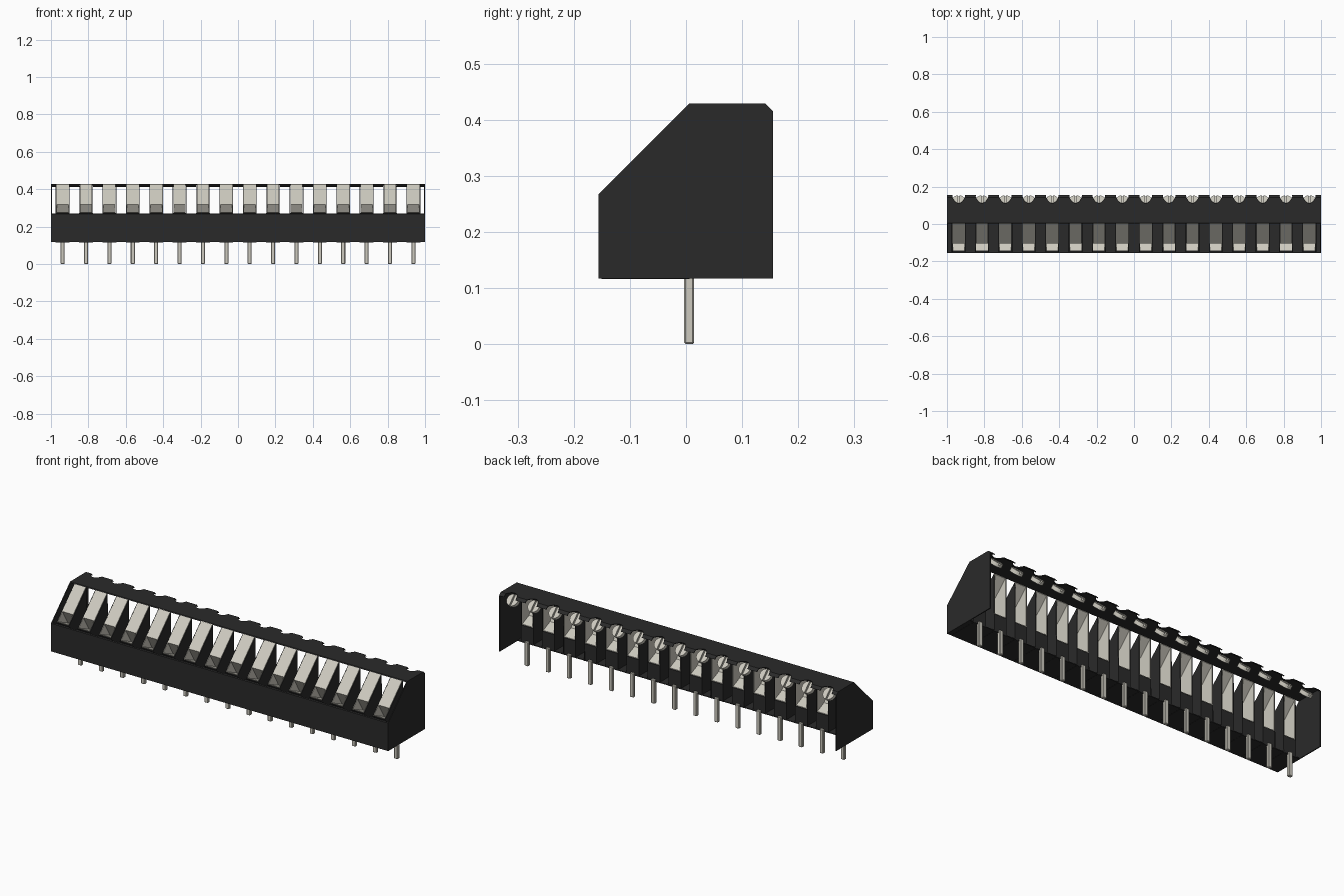
import bpy, bmesh, math
from mathutils import Matrix, Vector

cube = bpy.data.objects.get("Cube")
if cube:
    bpy.data.objects.remove(cube, do_unlink=True)

POLES = 16
PITCH = 2 / POLES
CENTRES = [-1 + PITCH * (i + 0.5) for i in range(POLES)]


def material(name, rgb):
    m = bpy.data.materials.new(name)
    m.use_nodes = True
    m.diffuse_color = (*rgb, 1)
    m.node_tree.nodes["Principled BSDF"].inputs["Base Color"].default_value = (*rgb, 1)
    return m


BLACK = material("black plastic", (0.023, 0.023, 0.023))
METAL = material("tinned metal", (0.61, 0.59, 0.52))


def finish(name, bm, mat):
    bmesh.ops.recalc_face_normals(bm, faces=bm.faces)
    mesh = bpy.data.meshes.new(name)
    bm.to_mesh(mesh)
    bm.free()
    mesh.materials.append(mat)
    ob = bpy.data.objects.new(name, mesh)
    bpy.context.collection.objects.link(ob)
    return ob


def prism(name, profile, x0, x1, mat):
    """Extrude a y-z profile along x."""
    bm = bmesh.new()
    face = bm.faces.new([bm.verts.new((x0, y, z)) for y, z in profile])
    ext = bmesh.ops.extrude_face_region(bm, geom=[face])
    moved = [v for v in ext["geom"] if isinstance(v, bmesh.types.BMVert)]
    bmesh.ops.translate(bm, verts=moved, vec=(x1 - x0, 0, 0))
    return finish(name, bm, mat)


def cut(ob, cutter):
    """Subtract the cutter and bake the result into the mesh."""
    cutter.hide_render = True
    mod = ob.modifiers.new("cut", "BOOLEAN")
    mod.operation, mod.solver, mod.object = "DIFFERENCE", "EXACT", cutter
    deps = bpy.context.evaluated_depsgraph_get()
    mesh = bpy.data.meshes.new_from_object(ob.evaluated_get(deps))
    ob.modifiers.clear()
    ob.data = mesh
    bpy.data.objects.remove(cutter, do_unlink=True)


def repeat(ob):
    """Place one linked copy of the part at each pole."""
    base = ob.name
    for i, x in enumerate(CENTRES):
        o = ob if i == 0 else ob.copy()
        if i:
            bpy.context.collection.objects.link(o)
            o.name = f"{base}.{i:02d}"
        o.location.x = x


# Screw axis leans back at 45 degrees through the rear top edge
TILT = Matrix.Rotation(math.radians(-45), 4, "X")
HEAD = Vector((0, 0.131, 0.4))


def add_cylinder(bm, x, radius, depth, offset):
    place = Matrix.Translation(HEAD + Vector((x, 0, 0))) @ TILT @ Matrix.Translation((0, 0, offset))
    bmesh.ops.create_cone(bm, cap_ends=True, segments=24, radius1=radius,
                          radius2=radius, depth=depth, matrix=place)


# Housing: end plates, front wall with floor, and roof with notches
side = [(-0.156, 0.117), (-0.156, 0.267), (0.006, 0.429), (0.141, 0.429),
        (0.155, 0.415), (0.155, 0.117)]
prism("left_end_plate", side, 0.995, 1, BLACK)
prism("right_end_plate", side, -1, -0.995, BLACK)

T = 0.004
prism("front_wall", [(-0.156, 0.117), (-0.156, 0.267), (-0.156 + T, 0.267 + T),
                     (-0.156 + T, 0.117 + T), (0.006, 0.117 + T), (0.006, 0.117)],
      -0.995, 0.995, BLACK)
roof = prism("roof", [(0.006, 0.429), (0.141, 0.429), (0.155, 0.415), (0.151, 0.413),
                      (0.139, 0.429 - T), (0.006 - T, 0.429 - T)], -0.995, 0.995, BLACK)
bm = bmesh.new()
for x in CENTRES:
    add_cylinder(bm, x, 0.034, 0.16, 0.03)
cut(roof, finish("notch_cutter", bm, BLACK))

# Screw with a slotted head
bm = bmesh.new()
add_cylinder(bm, 0, 0.032, 0.02, -0.01)
screw = finish("screw_head", bm, METAL)
bm = bmesh.new()
bmesh.ops.create_cube(bm, size=1, matrix=Matrix.Translation(HEAD) @ TILT
                      @ Matrix.Diagonal((0.008, 0.08, 0.02, 1)))
cut(screw, finish("slot_cutter", bm, METAL))
repeat(screw)

# Clamp: bent front plate, sloping ledge and side linings, open at the back
repeat(prism("clamp_plate", [(0.004, 0.427), (-0.104, 0.319), (-0.056, 0.238), (-0.053, 0.238),
                             (-0.1, 0.318), (0.004, 0.422)], -0.031, 0.031, METAL))
repeat(prism("clamp_ledge", [(-0.142, 0.278), (0.004, 0.213), (0.004, 0.21), (-0.142, 0.275)],
             -0.031, 0.031, METAL))
lining = [(0.004, 0.427), (-0.142, 0.281), (-0.142, 0.275), (0.004, 0.21)]
wall = [(-0.151, 0.27), (0.004, 0.425), (0.006, 0.116), (-0.151, 0.116)]
for name, s in (("left", 1), ("right", -1)):
    repeat(prism(f"clamp_{name}_lining", lining, s * 0.031, s * 0.033, METAL))
    repeat(prism(f"pocket_{name}_wall", wall, s * 0.034, s * 0.037, BLACK))

# Closed block below each clamp
repeat(prism("pocket_base", [(-0.15, 0.274), (0.005, 0.208), (0.005, 0.116), (-0.15, 0.116)],
             -0.034, 0.034, BLACK))

# Solder pin with softened edges
bm = bmesh.new()
bmesh.ops.create_cube(bm, size=1, matrix=Matrix.Translation((0, 0.0055, 0.065))
                      @ Matrix.Diagonal((0.022, 0.018, 0.13, 1)))
bmesh.ops.bevel(bm, geom=bm.edges[:], offset=0.003, segments=1, affect="EDGES")
repeat(finish("solder_pin", bm, METAL))
